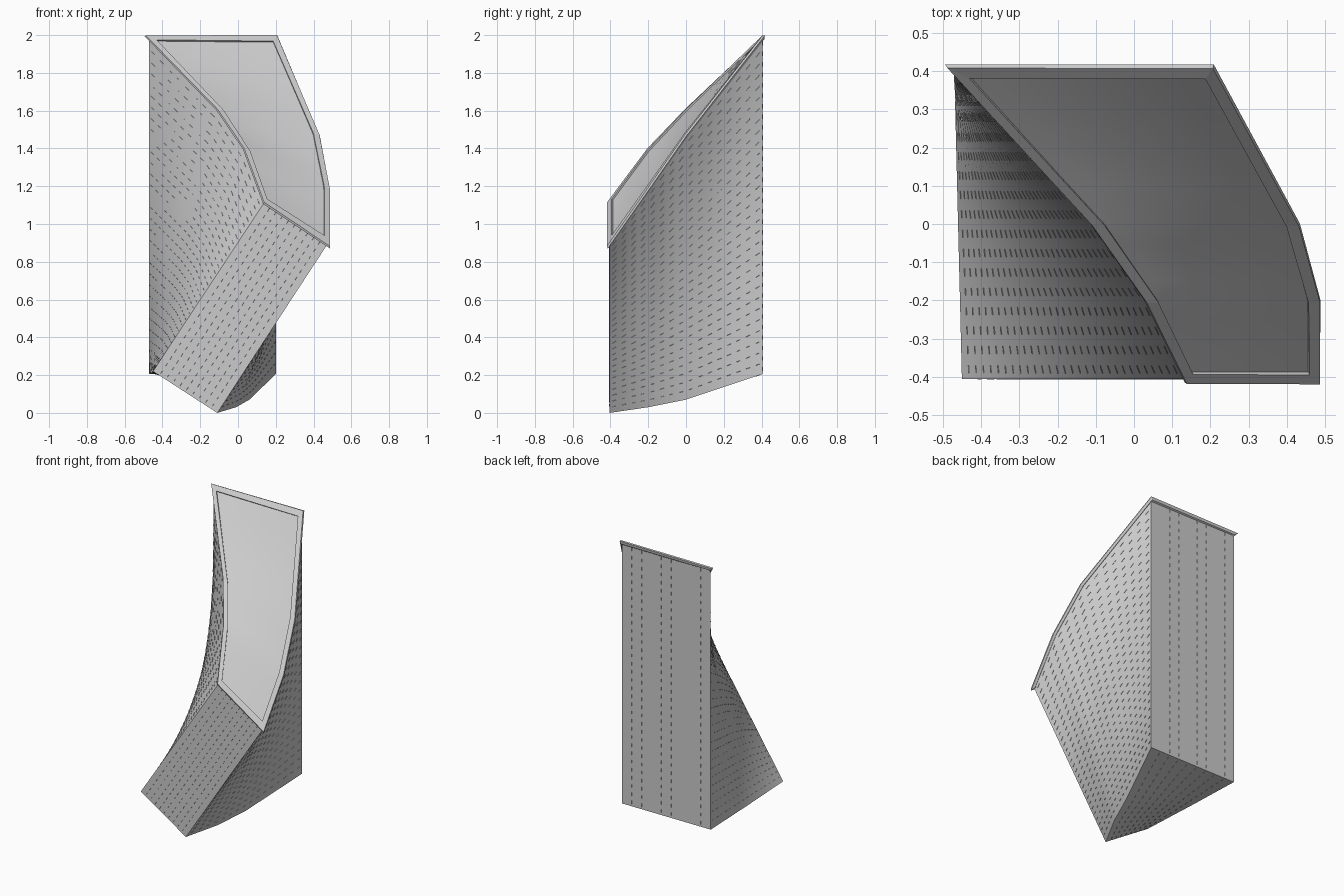
import bpy, bmesh
from mathutils import Vector

cube = bpy.data.objects.get("Cube")
if cube:
    bpy.data.objects.remove(cube, do_unlink=True)

grey = bpy.data.materials.new("light_grey")
grey.use_nodes = True
grey.diffuse_color = (0.6, 0.6, 0.6, 1)
grey.node_tree.nodes["Principled BSDF"].inputs["Base Color"].default_value = (0.6, 0.6, 0.6, 1)

# Cross-sections from front to back: y, then (x, z) of
# low left, low right, high right, high left corners
SECTIONS = [
    (-0.405, (-0.45, 0.22), (-0.11, 0.0), (0.475, 0.895), (0.14, 1.115)),
    (-0.2, (-0.455, 0.215), (-0.01, 0.03), (0.475, 1.185), (0.04, 1.39)),
    (0.0, (-0.46, 0.21), (0.06, 0.07), (0.42, 1.47), (-0.1, 1.6)),
    (0.405, (-0.47, 0.205), (0.2, 0.205), (0.2, 1.985), (-0.47, 1.985)),
]
FRONT, BACK = SECTIONS[0][0], SECTIONS[-1][0]


def corners(y):
    """Section corners at depth y, extended in a line past both ends."""
    i = 0
    while i < len(SECTIONS) - 2 and y > SECTIONS[i + 1][0]:
        i += 1
    a, b = SECTIONS[i], SECTIONS[i + 1]
    t = (y - a[0]) / (b[0] - a[0])
    return [Vector((p[0], y, p[1])).lerp(Vector((q[0], y, q[1])), t)
            for p, q in zip(a[1:], b[1:])]


def point(across, up, y):
    ll, lr, hr, hl = corners(y)
    low = ll + (lr - ll) * across
    high = hl + (hr - hl) * across
    return low + (high - low) * up


def finish(name, bm, smooth=False):
    bmesh.ops.remove_doubles(bm, verts=bm.verts, dist=0.00005)
    bmesh.ops.recalc_face_normals(bm, faces=bm.faces)
    mesh = bpy.data.meshes.new(name)
    bm.to_mesh(mesh)
    bm.free()
    obj = bpy.data.objects.new(name, mesh)
    bpy.context.collection.objects.link(obj)
    mesh.materials.append(grey)
    if smooth:
        bpy.ops.object.select_all(action='DESELECT')
        obj.select_set(True)
        bpy.context.view_layer.objects.active = obj
        bpy.ops.object.shade_smooth_by_angle(angle=0.5)
    return obj


def patch(bm, f, us, vs):
    rows = [[bm.verts.new(f(u, v)) for v in vs] for u in us]
    for r, s in zip(rows, rows[1:]):
        for j in range(len(vs) - 1):
            bm.faces.new((r[j], r[j + 1], s[j + 1], s[j]))


# Twisted tower body: two sides, base and roof, front and back
depths = []
for a, b in zip(SECTIONS, SECTIONS[1:]):
    depths += [a[0] + (b[0] - a[0]) * k / 4 for k in range(4)]
depths.append(BACK)
heights = [k / 24 for k in range(25)]
widths = [k / 8 for k in range(9)]
bm = bmesh.new()
for end in (0, 1):
    patch(bm, lambda u, v: point(end, u, v), heights, depths)
    patch(bm, lambda u, v: point(u, end, v), widths, depths)
    patch(bm, lambda u, v: point(u, v, (FRONT, BACK)[end]), widths, heights)
finish("tower_body", bm, True)

# Raised roof rim, swept round the roof outline
RIM = [(0.0, -0.012), (0.011, -0.002), (0.008, 0.008), (-0.018, 0.010), (-0.018, -0.004)]
stations = [s[0] for s in SECTIONS]
outline = [(1, y) for y in stations] + [(0, y) for y in reversed(stations)]


def rim_point(side, y, out, lift):
    shift = -out if y == FRONT else out if y == BACK else 0
    base = point(side, 1, y + shift)
    across = (point(1, 1, y) - point(0, 1, y)).normalized()
    along = point(side, 1, y + 0.01) - point(side, 1, y - 0.01)
    normal = across.cross(along).normalized()
    return base + across * out * 1.3 * (1 if side else -1) + normal * lift


bm = bmesh.new()
rings = [[bm.verts.new(rim_point(s, y, o, l)) for o, l in RIM] for s, y in outline]
for i, ring in enumerate(rings):
    nxt = rings[(i + 1) % len(rings)]
    for j in range(len(RIM)):
        k = (j + 1) % len(RIM)
        bm.faces.new((ring[j], ring[k], nxt[k], nxt[j]))
finish("roof_rim", bm)


# Rows of tiny raised fins on each wall; u runs along a row, v steps between rows
def fins(name, f, per_row, rows, outward):
    bm = bmesh.new()
    for r in range(1, rows):
        v = r / rows
        for c in range(per_row):
            a, b = f((c + 0.3) / per_row, v), f((c + 0.7) / per_row, v)
            along = (b - a).normalized()
            normal = along.cross(f((c + 0.5) / per_row, v + 0.01) - a).normalized()
            if normal.dot(outward) < 0:
                normal.negate()
            side = along.cross(normal) * 0.0015
            verts = [bm.verts.new(p + o) for p in (a, b)
                     for o in (side - normal * 0.002, normal * 0.002, -side - normal * 0.002)]
            for face in ((0, 1, 4, 3), (1, 2, 5, 4), (0, 2, 1), (3, 4, 5)):
                bm.faces.new([verts[n] for n in face])
    finish(name, bm)


def depth(t):
    return FRONT + (BACK - FRONT) * t


fins("front_fins", lambda u, v: point(v, u, FRONT), 24, 10, Vector((0, -1, 0)))
fins("back_fins", lambda u, v: point(v, u, BACK), 32, 9, Vector((0, 1, 0)))
fins("left_side_fins", lambda u, v: point(1, v, depth(u)), 16, 30, Vector((1, 0, 0)))
fins("right_side_fins", lambda u, v: point(0, v, depth(u)), 16, 30, Vector((-1, 0, 0)))
fins("base_fins", lambda u, v: point(v, 0, depth(u)), 16, 9, Vector((0, 0, -1)))
